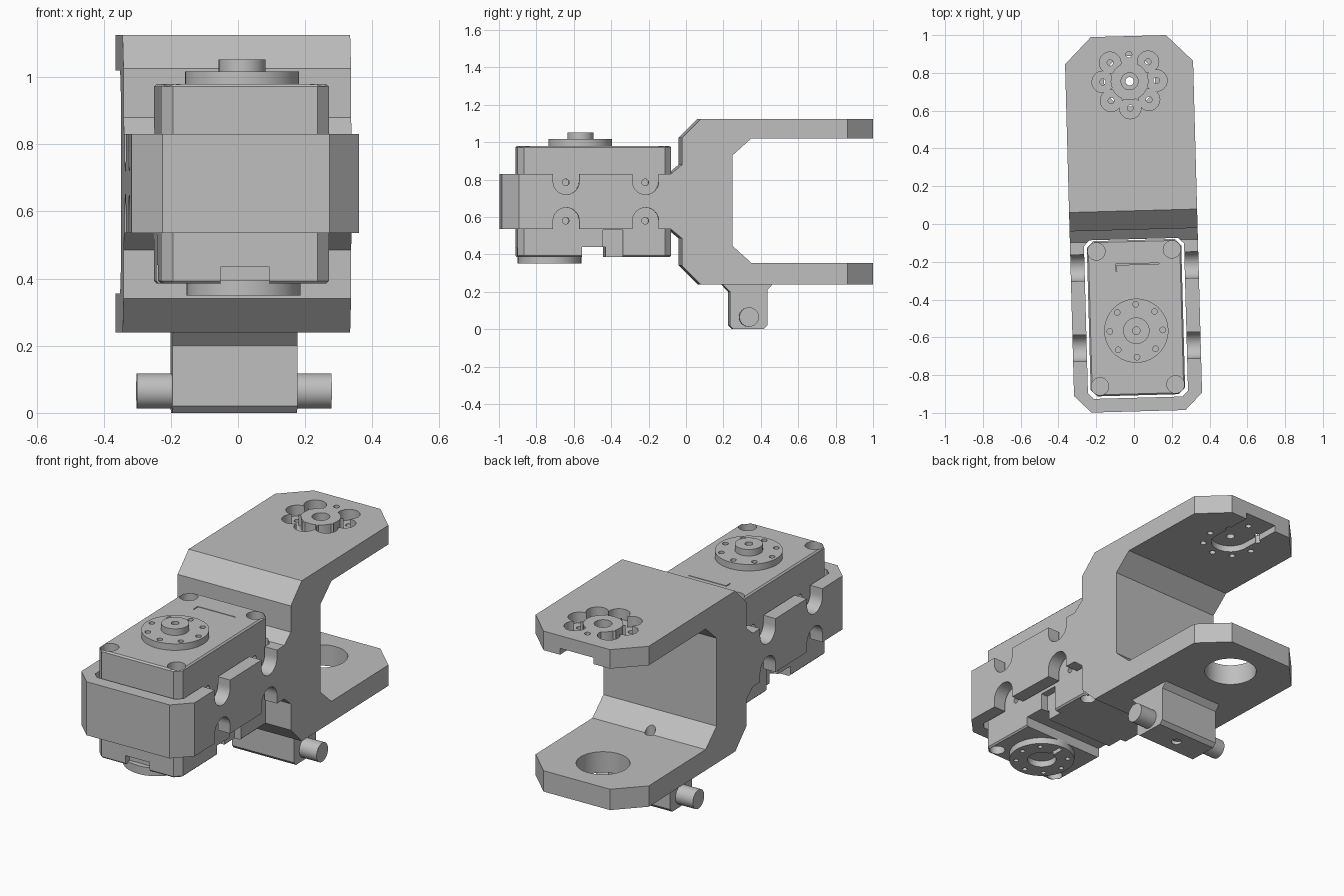
import bpy, bmesh
from math import cos, sin, pi, radians
from mathutils import Matrix, Vector

cube = bpy.data.objects.get("Cube")
if cube:
    bpy.data.objects.remove(cube, do_unlink=True)

grey = bpy.data.materials.new("plain grey")
grey.use_nodes = True
COLOUR = (0.52, 0.52, 0.52, 1)
grey.diffuse_color = COLOUR
grey.node_tree.nodes["Principled BSDF"].inputs["Base Color"].default_value = COLOUR

parts = []
HUB, HORN, HORN_LOW = 0.756, -0.565, -0.73   # y of the pivot axes


def prism(name, pts, lo, hi, axis="z"):
    """Extrude a 2D outline: (x, y) along z, or (y, z) along x."""
    place = (lambda a, b, h: (a, b, h)) if axis == "z" else (lambda a, b, h: (h, a, b))
    bm = bmesh.new()
    rings = [[bm.verts.new(place(a, b, h)) for a, b in pts] for h in (lo, hi)]
    n = len(pts)
    for ring in rings:
        bm.faces.new(ring)
    for i in range(n):
        j = (i + 1) % n
        bm.faces.new((rings[0][i], rings[0][j], rings[1][j], rings[1][i]))
    bmesh.ops.recalc_face_normals(bm, faces=bm.faces)
    me = bpy.data.meshes.new(name)
    bm.to_mesh(me)
    bm.free()
    ob = bpy.data.objects.new(name, me)
    bpy.context.collection.objects.link(ob)
    me.materials.append(grey)
    return ob


def circle(a, b, r, n=32):
    return [(a + r * cos(2 * pi * i / n), b + r * sin(2 * pi * i / n)) for i in range(n)]


def rect(a0, b0, a1, b1):
    return [(a0, b0), (a1, b0), (a1, b1), (a0, b1)]


def octagon(hx, y0, y1, c0, c1):
    """Rectangle with cut corners, c0 at the front and c1 at the back."""
    half = [(hx - c0, y0), (hx, y0 + c0), (hx, y1 - c1), (hx - c1, y1)]
    return half + [(-x, y) for x, y in reversed(half)]


def u_notch(y, z, r, open_z, n=16):
    """Half-round slot outline that opens towards open_z."""
    s = -1 if open_z > z else 1
    arc = [(y + r * cos(pi * i / n), z + s * r * sin(pi * i / n)) for i in range(n + 1)]
    return arc + [(y - r, open_z), (y + r, open_z)]


def boolean(ob, cutter, op="DIFFERENCE"):
    m = ob.modifiers.new("cut", "BOOLEAN")
    m.operation, m.object, m.solver = op, cutter, "EXACT"
    with bpy.context.temp_override(object=ob, active_object=ob, selected_objects=[ob]):
        bpy.ops.object.modifier_apply(modifier=m.name)
    bpy.data.objects.remove(cutter, do_unlink=True)


def drill(ob, pts, lo, hi, axis="z"):
    boolean(ob, prism("cutter", pts, lo, hi, axis))


def ring(cx, cy, radius, count=8):
    for k in range(count):
        a = 2 * pi * k / count
        yield k, cx + radius * cos(a), cy + radius * sin(a)


# Bracket: fork and servo frame as one side profile trimmed by the plan outline
profile = [(-1.1, 0.535), (-0.09, 0.535), (-0.03, 0.485), (-0.03, 0.34), (0.07, 0.24),
           (1.1, 0.24), (1.1, 0.355), (0.34, 0.355), (0.24, 0.445), (0.24, 0.93),
           (0.34, 1.02), (1.1, 1.02), (1.1, 1.125), (0.07, 1.125), (-0.03, 1.025),
           (-0.03, 0.88), (-0.09, 0.83), (-1.1, 0.83)]
bracket = prism("bracket", profile, -0.5, 0.5, "x")
boolean(bracket, prism("plan", octagon(0.339, -0.992, 0.995, 0.09, 0.14), -0.1, 1.3), "INTERSECT")
drill(bracket, octagon(0.265, -0.92, -0.08, 0.03, 0.03), 0.4, 0.95)
parts.append(bracket)

# Screw access notches in both side walls
for y in (-0.65, -0.225):
    drill(bracket, u_notch(y, 0.79, 0.07, 0.9), -0.5, 0.5, "x")
    drill(bracket, u_notch(y, 0.58, 0.07, 0.45), -0.5, 0.5, "x")

# Upper arm: hub bore, ring of counterbores around a central boss, horn slot below
drill(bracket, circle(0, HUB, 0.022), 0.9, 1.3)
drill(bracket, circle(0, HUB, 0.045), 1.08, 1.3)
for k, x, y in ring(0, HUB, 0.142):
    drill(bracket, circle(x, y, 0.016, 16), 0.9, 1.3)
    if k != 2:
        pocket = prism("pocket", circle(x, y, 0.057), 1.065, 1.3)
        boolean(pocket, prism("boss", circle(0, HUB, 0.1), 1.0, 1.4))
        boolean(bracket, pocket)
slot = [(0.1 * cos(pi + pi * i / 16), HUB + 0.1 * sin(pi + pi * i / 16)) for i in range(17)]
drill(bracket, slot + [(0.1, 1.2), (-0.1, 1.2)], 0.95, 1.055)

# Lower arm bearing hole
drill(bracket, circle(0, HUB, 0.135, 48), 0.1, 0.5)

# Clip block under the lower arm, with a cross pin and a screw hole
clip = prism("clip_block", [(0.25, 0), (0.41, 0), (0.43, 0.02), (0.43, 0.21), (0.46, 0.242),
                            (0.19, 0.242), (0.23, 0.2), (0.23, 0.02)], -0.186, 0.186, "x")
pin = prism("cross_pin", circle(0.33, 0.065, 0.052), -0.29, 0.29, "x")
parts += [clip, pin]
for ob in (clip, bracket):
    drill(ob, circle(0, 0.33, 0.027, 24), -0.1, 0.5)

# Servo body with softened top and bottom rims
servo = prism("servo_body", octagon(0.25, -0.907, -0.085, 0.035, 0.035), 0.385, 0.98)
bm = bmesh.new()
bm.from_mesh(servo.data)
rim = [e for e in bm.edges if abs(e.verts[0].co.z - e.verts[1].co.z) < 0.001]
bmesh.ops.bevel(bm, geom=rim, offset=0.008, segments=1, affect="EDGES")
bm.to_mesh(servo.data)
bm.free()
# Waist inside the frame, gap under the middle, side recesses and cable notch
drill(servo, rect(-0.563, 0.2, -0.437, 0.44), -0.5, 0.5, "x")
for s in (-1, 1):
    drill(servo, rect(min(s * 0.21, s * 0.4), -0.45, max(s * 0.21, s * 0.4), -0.345), 0.3, 0.53)
    for y in (-0.65, -0.225):
        for z in (0.58, 0.785):
            drill(servo, circle(y, z, 0.018, 16), min(s * 0.19, s * 0.4), max(s * 0.19, s * 0.4), "x")
    for y in (-0.855, -0.14):
        drill(servo, circle(s * 0.2, y, 0.046), 0.93, 1.1)
        drill(servo, circle(s * 0.2, y, 0.04), 0.3, 0.43)
drill(servo, rect(-0.073, -1.0, 0.073, -0.87), 0.3, 0.435)
# Thin engraved corner line on the lid
drill(servo, rect(-0.1, -0.215, 0.13, -0.21), 0.972, 1.1)
drill(servo, rect(-0.1, -0.25, -0.095, -0.212), 0.972, 1.1)
parts.append(servo)

# Drive horn on top
horn = prism("drive_horn", circle(0, HORN, 0.17, 48), 0.97, 1.016)
for k, x, y in ring(0, HORN, 0.14):
    drill(horn, circle(x, y, 0.015, 16), 0.985, 1.1)
hub = prism("horn_hub", circle(0, HORN, 0.07, 40), 1.0, 1.052)
drill(hub, circle(0, HORN, 0.02, 20), 1.01, 1.1)
parts += [horn, hub]

# Idler disc underneath, bored and slotted
idler = prism("idler_disc", circle(0, HORN_LOW, 0.17, 48), 0.35, 0.395)
drill(idler, circle(0, HORN_LOW, 0.075), 0.3, 0.5)
drill(idler, rect(-0.012, HORN_LOW + 0.05, 0.012, HORN_LOW + 0.15), 0.3, 0.375)
for k, x, y in ring(0, HORN_LOW, 0.135):
    if k != 2:
        drill(idler, circle(x, y, 0.013, 16), 0.3, 0.38)
parts.append(idler)

# Whole assembly sits slightly turned about the vertical axis
turn = Matrix.Translation(Vector((-0.003, 0, 0))) @ Matrix.Rotation(radians(1.55), 4, "Z")
bpy.ops.object.select_all(action="DESELECT")
for ob in parts:
    ob.data.transform(turn)
    ob.select_set(True)
bpy.context.view_layer.objects.active = bracket
bpy.ops.object.shade_smooth_by_angle(angle=radians(25))
